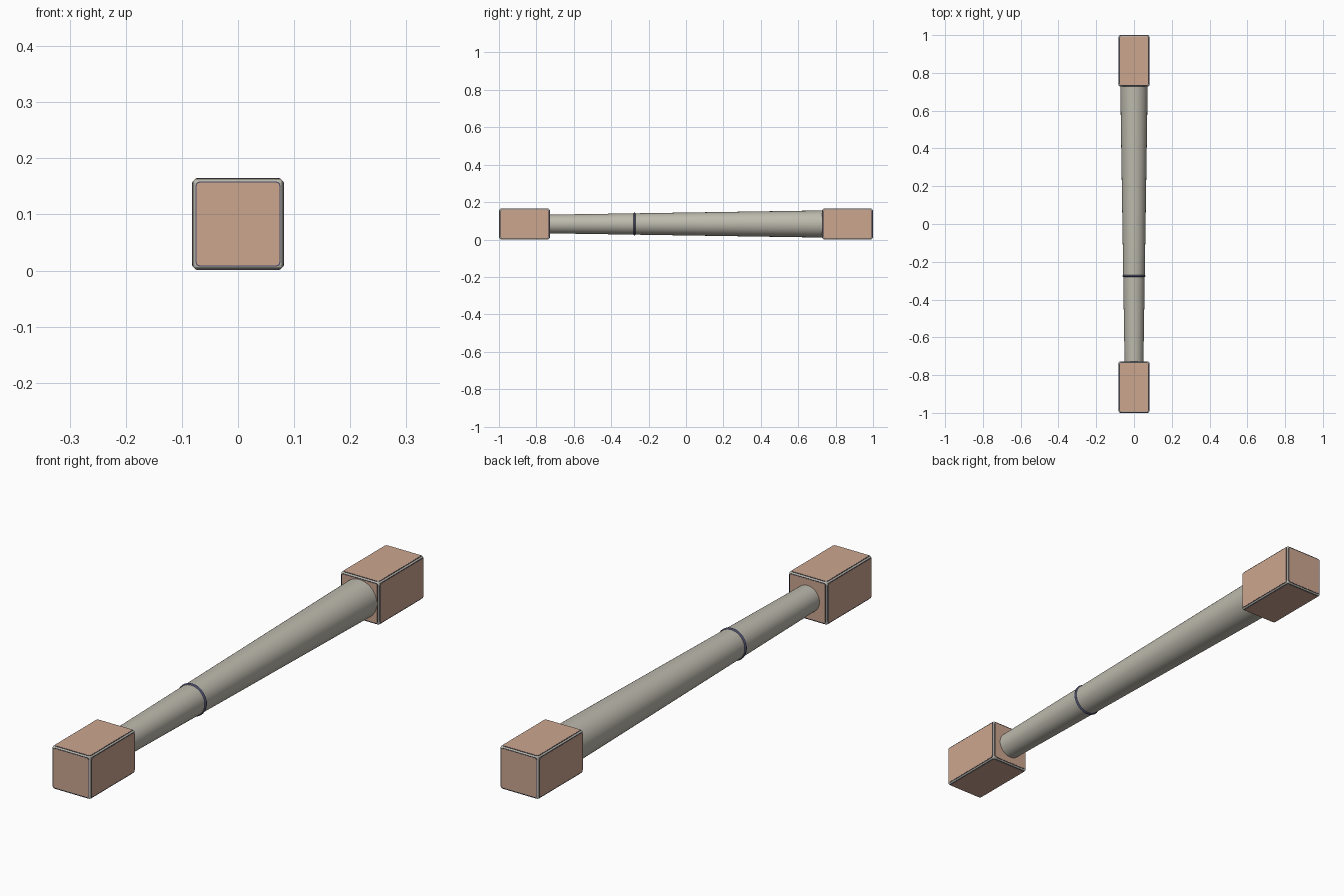
import bpy, math
from mathutils import Vector

if "Cube" in bpy.data.objects:
    bpy.data.objects.remove(bpy.data.objects["Cube"])

ZC = 0.083          # height of the centre line
H = 0.082           # half width of the end blocks
Y0, Y1 = 0.727, 1.0  # inner and outer end of a block


def material(name, rgb):
    m = bpy.data.materials.new(name)
    m.diffuse_color = (*rgb, 1)
    m.use_nodes = True
    m.node_tree.nodes["Principled BSDF"].inputs["Base Color"].default_value = m.diffuse_color
    return m


GREY = material("warm grey", (0.51, 0.49, 0.42))
PINK = material("dusty pink", (0.60, 0.38, 0.275))
NAVY = material("slate blue", (0.07, 0.075, 0.15))


def finish(ob, name, mat):
    ob.name = name
    ob.data.materials.clear()
    ob.data.materials.append(mat)
    return ob


def box(name, centre, size, mat):
    bpy.ops.mesh.primitive_cube_add(size=1, location=centre)
    ob = bpy.context.object
    ob.scale = size
    bpy.ops.object.transform_apply(location=False, rotation=False, scale=True)
    return finish(ob, name, mat)


def bevel(ob, width, segments, axis=None):
    """Round all edges, or only the edges running along one axis."""
    mod = ob.modifiers.new("round", 'BEVEL')
    mod.width, mod.segments = width, segments
    if axis is not None:
        mod.limit_method = 'WEIGHT'
        att = ob.data.attributes.new("bevel_weight_edge", 'FLOAT', 'EDGE')
        for e in ob.data.edges:
            a, b = (ob.data.vertices[i].co for i in e.vertices)
            att.data[e.index].value = 1.0 if abs((a - b)[axis]) > 1e-6 and \
                abs((a - b).length - abs((a - b)[axis])) < 1e-6 else 0.0


# End blocks: rounded grey core, panels on all six faces with dark borders
for side, label in ((-1, "front"), (1, "back")):
    c = Vector((0, side * (Y0 + Y1) / 2, ZC))
    half = Vector((H, (Y1 - Y0) / 2, H))
    core = box(f"{label}_block", c, (half - Vector((0.0015,) * 3)) * 2, GREY)
    bevel(core, 0.007, 3)
    for axis in range(3):
        for s in (-1, 1):
            for part, mat, inset, top in (("border", NAVY, 0.0065, 0.0006),
                                          ("panel", PINK, 0.008, 0.0)):
                size = (half - Vector((inset,) * 3)) * 2
                size[axis] = 0.004
                pos = c.copy()
                pos[axis] += s * (half[axis] - top - 0.002)
                p = box(f"{label}_block_{part}", pos, size, mat)
                bevel(p, 0.007, 3, axis)


def cone(name, y, length, r_front, r_back, mat):
    bpy.ops.mesh.primitive_cone_add(vertices=48, radius1=r_front, radius2=r_back,
                                    depth=length, location=(0, y, ZC),
                                    rotation=(-math.pi / 2, 0, 0))
    ob = finish(bpy.context.object, name, mat)
    bpy.ops.object.shade_smooth_by_angle(angle=math.radians(30))
    return ob


# Tapered tube and its thin ring
cone("tapered_tube", 0, 2 * Y0 + 0.002, 0.05, 0.0725, GREY)
bpy.ops.mesh.primitive_torus_add(major_radius=0.0555, minor_radius=0.0055,
                                 major_segments=48, minor_segments=10,
                                 location=(0, -0.275, ZC),
                                 rotation=(math.pi / 2, 0, 0))
finish(bpy.context.object, "tube_ring", NAVY)
bpy.ops.object.shade_smooth_by_angle(angle=math.radians(60))
